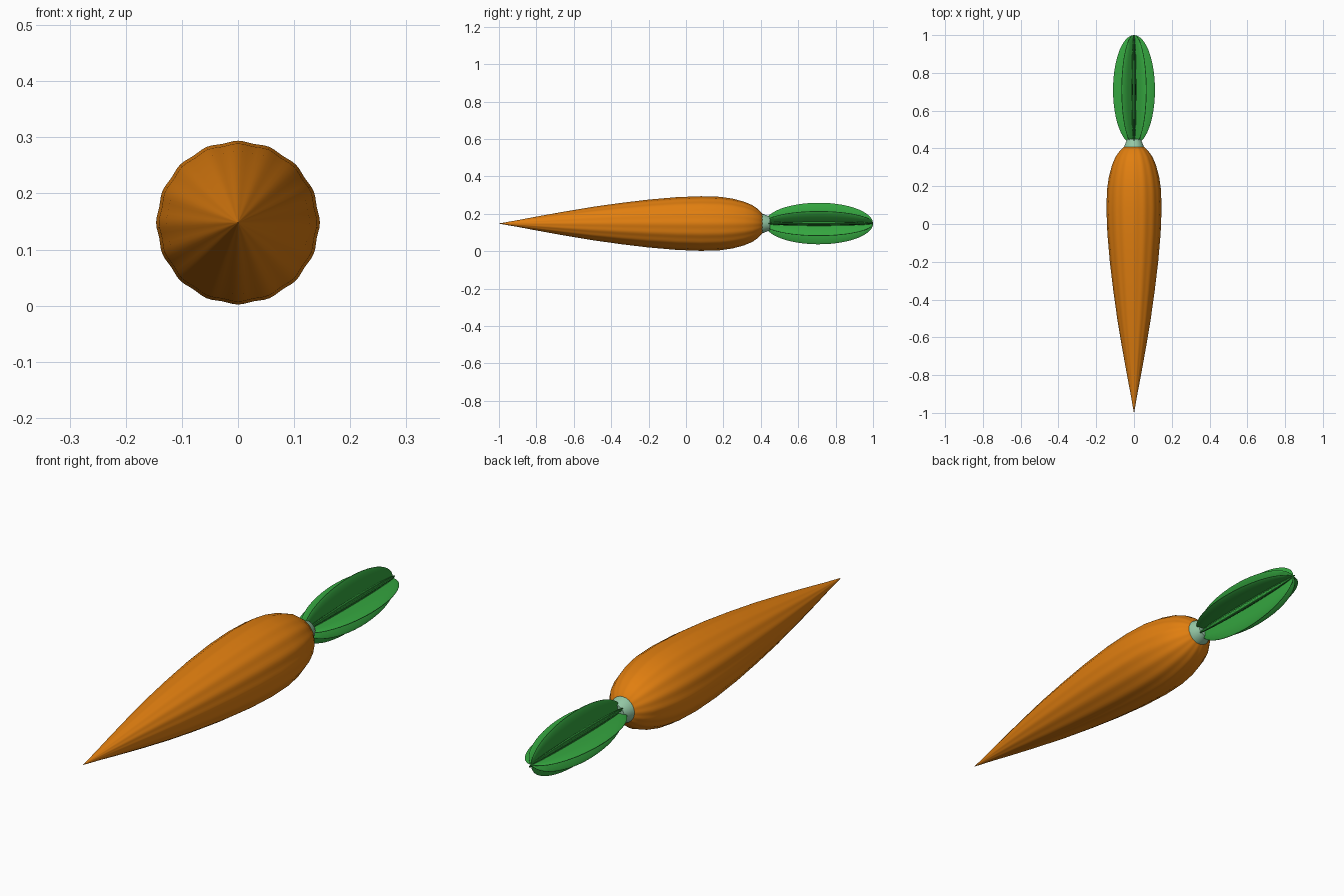
import bpy, bmesh
from math import sin, cos, pi, radians

if "Cube" in bpy.data.objects:
    bpy.data.objects.remove(bpy.data.objects["Cube"])

CZ = 0.148  # height of the long axis


def material(name, color):
    m = bpy.data.materials.new(name)
    m.diffuse_color = (*color, 1)
    m.use_nodes = True
    m.node_tree.nodes["Principled BSDF"].inputs["Base Color"].default_value = m.diffuse_color
    return m


def loft(name, stations, section, mat, angle):
    """Skin along y: section(r) returns (x, z) points around the axis."""
    bm = bmesh.new()
    rings = [[bm.verts.new((x, y, CZ + z)) for x, z in section(r)] for y, r in stations]
    n = len(rings[0])
    for a, b in zip(rings, rings[1:]):
        for i in range(n):
            j = (i + 1) % n
            bm.faces.new((a[i], a[j], b[j], b[i]))
    bm.faces.new(rings[0])
    bm.faces.new(rings[-1])
    bmesh.ops.recalc_face_normals(bm, faces=bm.faces[:])
    me = bpy.data.meshes.new(name)
    bm.to_mesh(me)
    bm.free()
    ob = bpy.data.objects.new(name, me)
    bpy.context.collection.objects.link(ob)
    me.materials.append(mat)
    bpy.ops.object.select_all(action='DESELECT')
    ob.select_set(True)
    bpy.context.view_layer.objects.active = ob
    bpy.ops.object.shade_smooth_by_angle(angle=radians(angle))
    return ob


def ribbed(r, lobes=16, steps=6):
    # shallow rounded ribs
    n = lobes * steps
    pts = []
    for i in range(n):
        a = 2 * pi * i / n
        k = r * (0.99 + 0.01 * cos(lobes * a))
        pts.append((k * cos(a), k * sin(a)))
    return pts


def circle(r, n=24):
    return [(r * cos(2 * pi * i / n), r * sin(2 * pi * i / n)) for i in range(n)]


def eight_fins(r):
    # long fins on the axes, shorter ones on the diagonals
    pts = []
    for k in range(8):
        s = r * (1 if k % 2 == 0 else 0.84)
        c, d = cos(k * pi / 4), sin(k * pi / 4)
        fin = [(0.24 * r, -0.085 * r), (0.6 * s, -0.09 * r), (0.9 * s, -0.06 * r), (s, -0.01 * r),
               (s, 0.01 * r), (0.9 * s, 0.06 * r), (0.6 * s, 0.09 * r), (0.24 * r, 0.085 * r)]
        pts += [(u * c - v * d, u * d + v * c) for u, v in fin]
    return pts


orange = material("orange", (0.75, 0.21, 0.005))
green = material("leaf_green", (0.035, 0.38, 0.05))
pale = material("pale_green", (0.3, 0.58, 0.38))

# Tapered, ribbed root
root = [(-1, 0.0005), (-0.9, 0.018), (-0.8, 0.037), (-0.65, 0.064), (-0.5, 0.089),
        (-0.35, 0.110), (-0.2, 0.128), (-0.05, 0.141), (0.08, 0.146), (0.18, 0.143),
        (0.25, 0.133), (0.31, 0.117), (0.355, 0.098), (0.385, 0.077), (0.405, 0.057), (0.412, 0.045)]
loft("carrot_root", root, ribbed, orange, 40)

# Pale collar
loft("collar", [(0.385, 0.056), (0.41, 0.052), (0.43, 0.044), (0.45, 0.035)], circle, pale, 40)

# Finned leaf bunch
leaf = []
N = 24
for i in range(N + 1):
    a = pi * (0.06 + 0.935 * i / N)
    leaf.append((0.71 - 0.29 * cos(a), 0.111 * sin(a)))
loft("leaves", leaf, eight_fins, green, 25)
